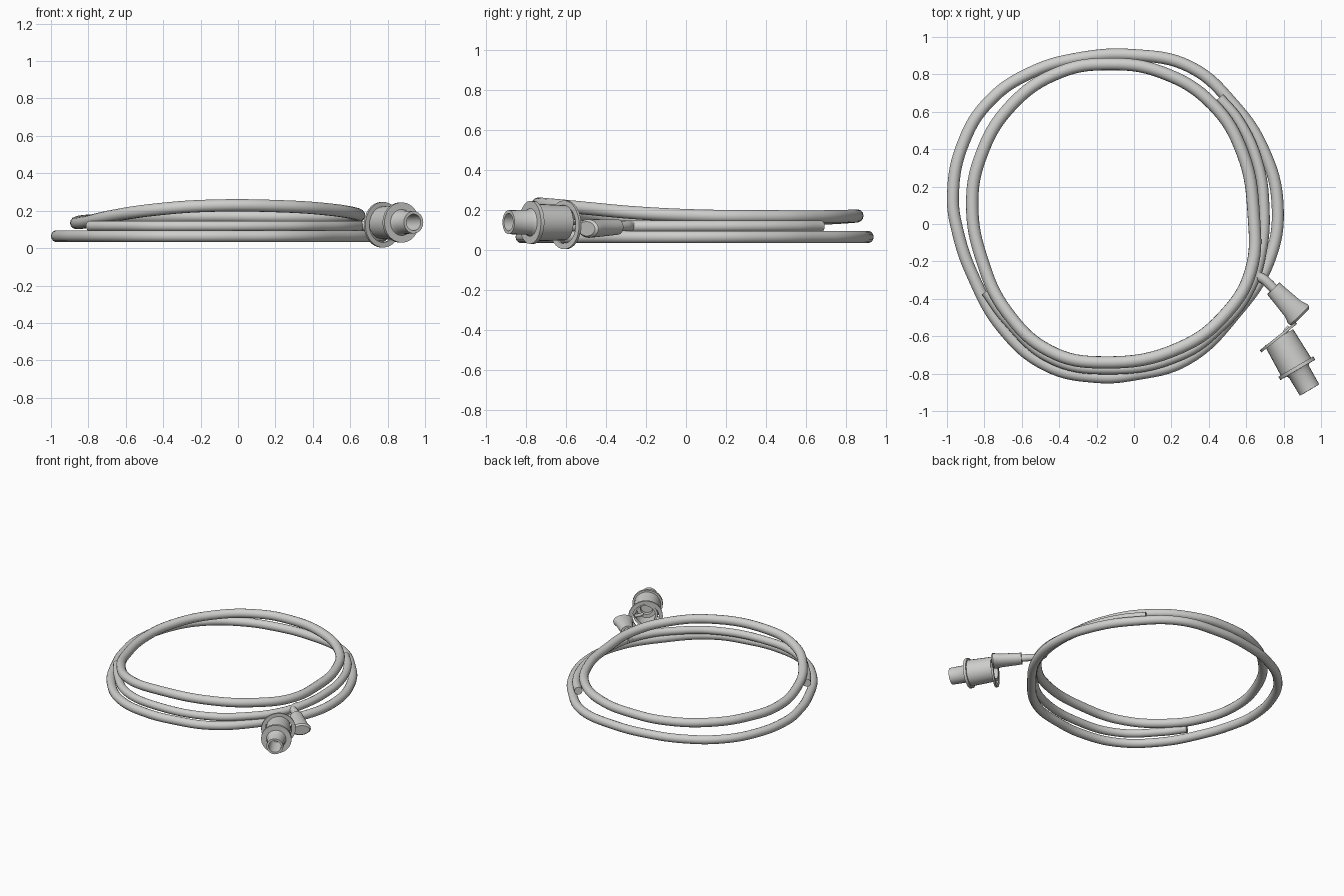
import bpy, bmesh, math
from mathutils import Vector

if "Cube" in bpy.data.objects:
    bpy.data.objects.remove(bpy.data.objects["Cube"])

grey = bpy.data.materials.new("light_grey")
grey.diffuse_color = (0.62, 0.62, 0.61, 1)
grey.use_nodes = True
grey.node_tree.nodes["Principled BSDF"].inputs["Base Color"].default_value = grey.diffuse_color


def tube(name, pts, r, cyclic=False):
    """Round hose following smooth points."""
    cu = bpy.data.curves.new(name + "_path", 'CURVE')
    cu.dimensions = '3D'
    cu.bevel_depth = r
    cu.bevel_resolution = 5
    cu.use_fill_caps = True
    cu.resolution_u = 8
    sp = cu.splines.new('BEZIER')
    sp.bezier_points.add(len(pts) - 1)
    for bp, p in zip(sp.bezier_points, pts):
        bp.co = p
        bp.handle_left_type = bp.handle_right_type = 'AUTO'
    sp.use_cyclic_u = cyclic
    tmp = bpy.data.objects.new(name + "_tmp", cu)
    bpy.context.collection.objects.link(tmp)
    bpy.context.view_layer.update()
    dg = bpy.context.evaluated_depsgraph_get()
    me = bpy.data.meshes.new_from_object(tmp.evaluated_get(dg))
    bpy.data.objects.remove(tmp)
    finish(name, me)


def finish(name, me):
    me.name = name
    me.materials.clear()
    me.materials.append(grey)
    ob = bpy.data.objects.new(name, me)
    bpy.context.collection.objects.link(ob)
    bpy.ops.object.select_all(action='DESELECT')
    ob.select_set(True)
    bpy.context.view_layer.objects.active = ob
    bpy.ops.object.shade_smooth_by_angle(angle=math.radians(35))


def lathe(name, origin, axis, profile, n=24, closed=False):
    """Revolve (distance, half width, half height) rows about an axis."""
    a = Vector(axis).normalized()
    side = Vector((0, 0, 1)).cross(a).normalized()
    up = a.cross(side)
    bm = bmesh.new()
    rings = []
    for t, w, h in profile:
        rings.append([bm.verts.new(Vector(origin) + a * t
                      + side * w * math.cos(2 * math.pi * i / n)
                      + up * h * math.sin(2 * math.pi * i / n)) for i in range(n)])
    pairs = list(zip(rings, rings[1:]))
    if closed:
        pairs.append((rings[-1], rings[0]))
    for p, q in pairs:
        for i in range(n):
            j = (i + 1) % n
            bm.faces.new((p[i], p[j], q[j], q[i]))
    if not closed:
        bm.faces.new(rings[0])
        bm.faces.new(rings[-1])
    bmesh.ops.recalc_face_normals(bm, faces=bm.faces)
    me = bpy.data.meshes.new(name)
    bm.to_mesh(me)
    bm.free()
    finish(name, me)


# lower, wider turn of the hose
outer = [(-.968, .15), (-.91, .44), (-.77, .66), (-.55, .81), (-.3, .885), (0, .903),
         (.3, .84), (.53, .64), (.69, .4), (.768, .1), (.72, -.2), (.54, -.48),
         (.28, -.725), (0, -.805), (-.2, -.818), (-.47, -.755), (-.7, -.56),
         (-.86, -.28), (-.94, -.05)]
tube("lower_hose_turn", [(x, y, .064) for x, y in outer], .032, True)

# upper, tighter turn, lifted at the front
inner = [(-.865, .1, .135), (-.82, .36, .145), (-.66, .63, .155), (-.4, .81, .165),
         (-.13, .855, .17), (.15, .81, .168), (.42, .64, .165), (.58, .38, .166),
         (.64, .05, .17), (.625, -.25, .185), (.5, -.47, .205), (.25, -.66, .223),
         (-.17, -.74, .226), (-.45, -.68, .205), (-.68, -.47, .17), (-.81, -.2, .14)]
tube("upper_hose_turn", inner, .033, True)

# middle strand with the free end
mid = [(.455, .675), (.56, .55), (.66, .33), (.695, .1), (.68, -.15), (.61, -.36),
       (.47, -.54), (.25, -.7), (-.15, -.775), (-.45, -.715), (-.68, -.51), (-.79, -.36)]
tube("middle_hose_strand", [(x, y, .118) for x, y in mid], .029)

# short neck leaving the coil
tube("connector_neck", [(.655, -.2, .12), (.66, -.27, .12), (.7, -.3, .12), (.77, -.37, .115)], .026)

# flared grip at the end of the neck
lathe("connector_grip", (.745, -.345, .115), (.15, -.155, -.01),
      [(0, .03, .03), (.0, .046, .04), (.05, .05, .042), (.15, .06, .045),
       (.185, .072, .046), (.2, .072, .046), (.212, .06, .036)])

# hollow coupling barrel, rim and nozzle
AX, C = (.504, -.864, 0.01), (.775, -.607, .135)


def rows(*tr):
    return [(t, r, r) for t, r in tr]


lathe("coupling_barrel", C, AX,
      rows((0, .088), (.18, .094), (.18, .108), (.2, .108), (.2, .07), (.215, .062),
           (.325, .06), (.325, .044), (.2, .044), (.1, .044), (.1, .07), (0, .07)), closed=True)
lathe("coupling_inner_wall", C, AX, rows((.13, .05), (.15, .05)))

# loose sealing ring behind the barrel
lathe("sealing_ring", (.772, -.605, .125), (.62, -.78, 0),
      rows((-.007, .122), (.007, .122), (.007, .094), (-.007, .094)), n=32, closed=True)
# tab joining ring and barrel
tube("ring_strap", [(.83, -.55, .135), (.81, -.575, .135), (.8, -.61, .135)], .012)
